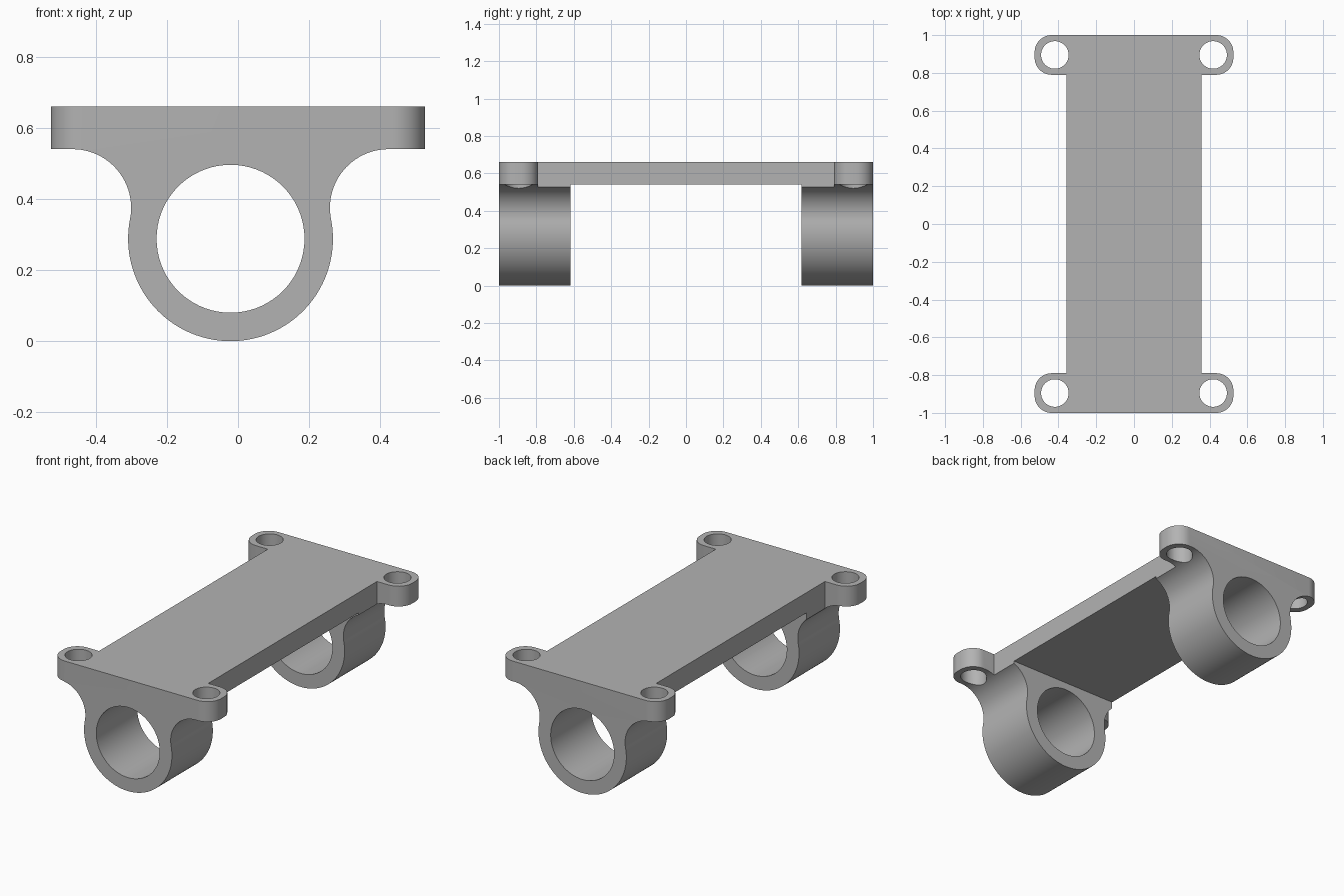
import bpy, bmesh, math
from mathutils import Vector

cube = bpy.data.objects.get("Cube")
if cube:
    bpy.data.objects.remove(cube, do_unlink=True)

TOP, UNDER = 0.66, 0.54          # plate heights
RING_X, RING_R, BORE_R = -0.021, 0.288, 0.208
FILLET_R = 0.165

grey = bpy.data.materials.new("plain grey")
grey.use_nodes = True
grey.diffuse_color = (0.45, 0.45, 0.45, 1)
grey.node_tree.nodes["Principled BSDF"].inputs["Base Color"].default_value = (0.45, 0.45, 0.45, 1)


def arc(cx, cy, r, start, end, steps):
    angles = [math.radians(start + (end - start) * i / steps) for i in range(steps + 1)]
    return [(cx + r * math.cos(a), cy + r * math.sin(a)) for a in angles]


def prism(name, outline, axis, low, high):
    """Extrude a closed outline along y (outline in x, z) or z (outline in x, y)."""
    place = (lambda u, v: (u, low, v)) if axis == "y" else (lambda u, v: (u, v, low))
    travel = Vector((0, high - low, 0)) if axis == "y" else Vector((0, 0, high - low))
    bm = bmesh.new()
    face = bm.faces.new([bm.verts.new(place(u, v)) for u, v in outline])
    grown = bmesh.ops.extrude_face_region(bm, geom=[face])["geom"]
    bmesh.ops.translate(bm, vec=travel, verts=[g for g in grown if isinstance(g, bmesh.types.BMVert)])
    bmesh.ops.recalc_face_normals(bm, faces=bm.faces)
    mesh = bpy.data.meshes.new(name)
    bm.to_mesh(mesh)
    bm.free()
    mesh.materials.append(grey)
    obj = bpy.data.objects.new(name, mesh)
    bpy.context.collection.objects.link(obj)
    return obj


def cut(body, tool, operation):
    """Apply a boolean and discard its helper."""
    mod = body.modifiers.new("cut", "BOOLEAN")
    mod.operation, mod.solver, mod.object = operation, "EXACT", tool
    bpy.context.view_layer.objects.active = body
    bpy.ops.object.modifier_apply(modifier=mod.name)
    bpy.data.objects.remove(tool, do_unlink=True)


# Front outline: flat top, concave fillets flowing tangentially into the ring
fillet_z = UNDER - FILLET_R
reach = math.sqrt((RING_R + FILLET_R) ** 2 - (fillet_z - RING_R) ** 2)
tilt = math.degrees(math.atan2(fillet_z - RING_R, reach))
outline = [(0.7, TOP), (-0.7, TOP), (-0.7, UNDER)]
outline += arc(RING_X - reach, fillet_z, FILLET_R, 90, -tilt, 24)
outline += arc(RING_X, RING_R, RING_R, 180 - tilt, 360 + tilt, 72)[1:-1]
outline += arc(RING_X + reach, fillet_z, FILLET_R, 180 + tilt, 90, 24)
outline += [(0.7, UNDER)]
body = prism("bearing_bracket", outline, "y", -1.1, 1.1)

# Top footprint: narrow plate with a rounded ear at each corner
corner = 0.09
ear = [(0.358, 0.79)]
ear += arc(0.526 - corner, 0.79 + corner, corner, -90, 0, 12)
ear += arc(0.526 - corner, 1 - corner, corner, 0, 90, 12)
half = ear + [(-x, y) for x, y in reversed(ear)]
footprint = half + [(-x, -y) for x, y in half]
cut(body, prism("footprint", footprint, "z", -0.1, 0.8), "INTERSECT")

# Open span between the two rings
span = [(-0.7, -0.2), (0.7, -0.2), (0.7, UNDER), (-0.7, UNDER)]
cut(body, prism("span", span, "y", -0.617, 0.617), "DIFFERENCE")

# Ring bores
bore = arc(RING_X, RING_R, BORE_R, 0, 360, 72)[:-1]
cut(body, prism("bore", bore, "y", -1.2, 1.2), "DIFFERENCE")

# Screw holes in the ears
for sx in (-1, 1):
    for sy in (-1, 1):
        hole = arc(sx * 0.419, sy * 0.895, 0.073, 0, 360, 48)[:-1]
        cut(body, prism("screw_hole", hole, "z", 0.35, 0.8), "DIFFERENCE")

bpy.ops.object.select_all(action="DESELECT")
body.select_set(True)
bpy.context.view_layer.objects.active = body
bpy.ops.object.shade_smooth_by_angle(angle=math.radians(30))
